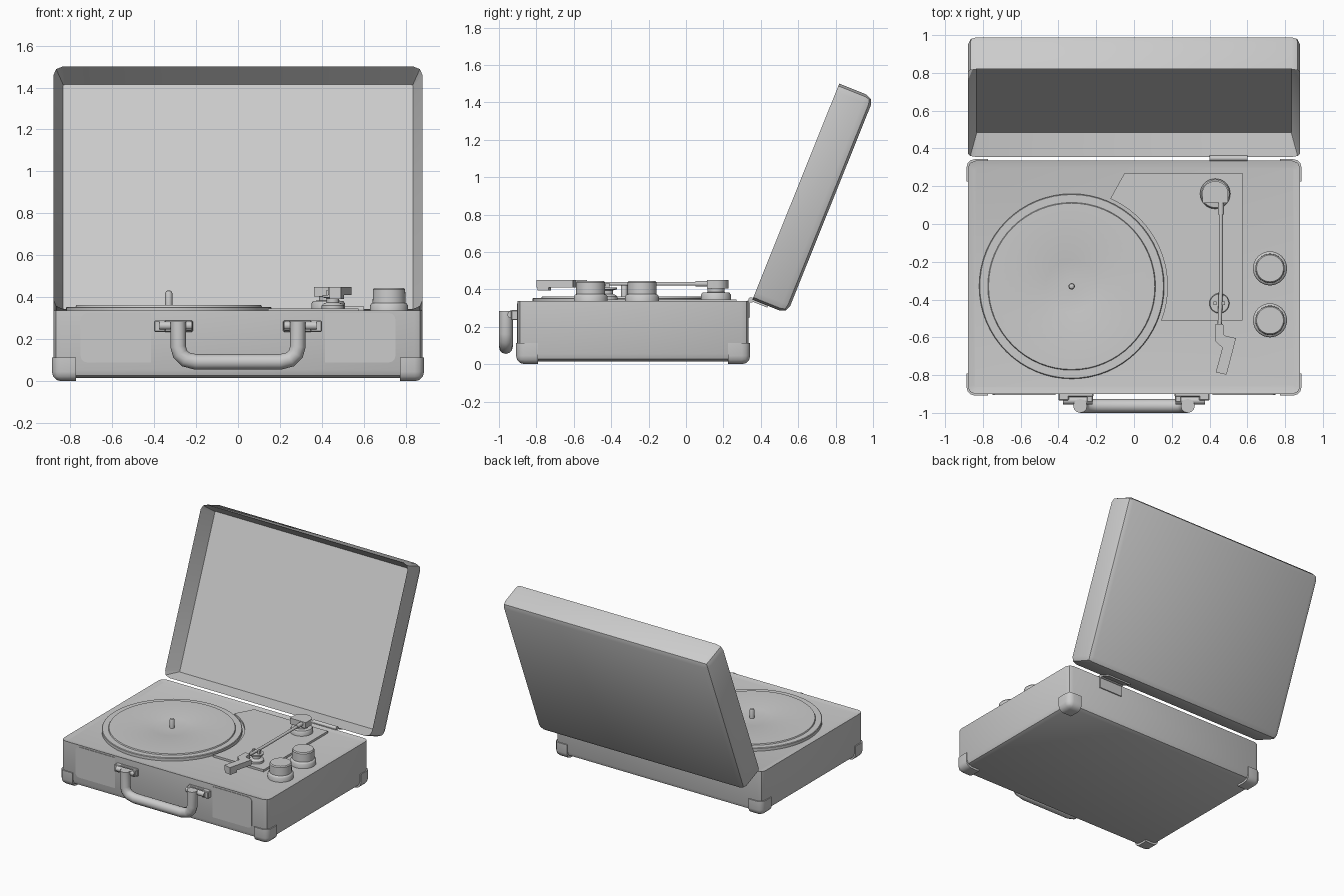
import bpy, bmesh, math
from mathutils import Matrix, Vector

if "Cube" in bpy.data.objects:
    bpy.data.objects.remove(bpy.data.objects["Cube"])


def finish(name, bm, matrix=None, angle=35):
    if matrix:
        bm.transform(matrix)
    bmesh.ops.recalc_face_normals(bm, faces=bm.faces)
    me = bpy.data.meshes.new(name)
    bm.to_mesh(me)
    bm.free()
    ob = bpy.data.objects.new(name, me)
    bpy.context.collection.objects.link(ob)
    smooth(ob, angle)
    return ob


def smooth(ob, angle=35):
    bpy.ops.object.select_all(action='DESELECT')
    ob.select_set(True)
    bpy.context.view_layer.objects.active = ob
    bpy.ops.object.shade_smooth_by_angle(angle=math.radians(angle))


def box_bm(lo, hi):
    bm = bmesh.new()
    bmesh.ops.create_cube(bm, size=1)
    lo, hi = Vector(lo), Vector(hi)
    for v in bm.verts:
        v.co = Vector((lo[i] + (v.co[i] + 0.5) * (hi[i] - lo[i]) for i in range(3)))
    return bm


def box(name, lo, hi, bevel=0.0, seg=2):
    bm = box_bm(lo, hi)
    if bevel:
        bmesh.ops.bevel(bm, geom=bm.edges[:], offset=bevel, segments=seg, profile=0.5, affect='EDGES')
    return finish(name, bm)


def shell(name, lo, hi, bevel, wall, depth, matrix=None):
    """Open tray: rounded outside, sharp rim, inset recess on its top face."""
    bm = box_bm(lo, hi)
    edges = [e for e in bm.edges if not all(abs(v.co.z - hi[2]) < 1e-5 for v in e.verts)]
    bmesh.ops.bevel(bm, geom=edges, offset=bevel, segments=2, profile=0.5, affect='EDGES')
    bm.normal_update()
    top = max(bm.faces, key=lambda f: f.calc_center_median().z)
    bmesh.ops.inset_region(bm, faces=[top], thickness=wall, use_even_offset=True)
    for v in top.verts:
        v.co.z -= depth
    return finish(name, bm, matrix)


def lathe(name, centre, profile, n=48):
    """Revolve (radius, z) points around a vertical axis."""
    bm = bmesh.new()
    rings = [[bm.verts.new((centre[0] + r * math.cos(2 * math.pi * i / n),
                            centre[1] + r * math.sin(2 * math.pi * i / n), z))
              for i in range(n)] for r, z in profile]
    for a, b in zip(rings, rings[1:]):
        for i in range(n):
            j = (i + 1) % n
            bm.faces.new((a[i], a[j], b[j], b[i]))
    bm.faces.new(rings[0])
    bm.faces.new(rings[-1])
    return finish(name, bm)


def prism(name, outline, z0, z1):
    bm = bmesh.new()
    face = bm.faces.new([bm.verts.new((x, y, z0)) for x, y in outline])
    ext = bmesh.ops.extrude_face_region(bm, geom=[face])
    for v in ext['geom']:
        if isinstance(v, bmesh.types.BMVert):
            v.co.z = z1
    return finish(name, bm, angle=20)


def tube(name, pts, radius, res=4):
    cu = bpy.data.curves.new(name, 'CURVE')
    cu.dimensions = '3D'
    cu.bevel_depth, cu.bevel_resolution, cu.use_fill_caps = radius, res, True
    sp = cu.splines.new('POLY')
    sp.points.add(len(pts) - 1)
    for p, co in zip(sp.points, pts):
        p.co = (*co, 1)
    ob = bpy.data.objects.new(name, cu)
    bpy.context.collection.objects.link(ob)
    bpy.ops.object.select_all(action='DESELECT')
    ob.select_set(True)
    bpy.context.view_layer.objects.active = ob
    bpy.ops.object.convert(target='MESH')
    smooth(bpy.context.object, 40)


# Case and tilted lid
shell("case_base", (-0.88, -0.90, 0.015), (0.88, 0.335, 0.338), 0.04, 0.035, 0.008)
tilt = Matrix.Translation((0, 0.355, 0.345)) @ Matrix.Rotation(math.radians(68.1), 4, 'X')
shell("case_lid", (-0.88, 0, -0.2), (0.88, 1.245, 0), 0.045, 0.045, 0.12, tilt)

# Rounded corner guards
for sx in (-1, 1):
    for sy, label in ((-1, "front"), (1, "back")):
        bm = box_bm((0.772, 0.508, 0), (0.887, 0.626, 0.112))
        corner = [v for v in bm.verts if v.co.x > 0.88 and v.co.y > 0.6 and v.co.z < 0.01]
        bmesh.ops.bevel(bm, geom=corner[0].link_edges[:], offset=0.045, segments=3,
                        profile=0.5, affect='EDGES')
        m = Matrix.Translation((0, -0.2825, 0)) @ Matrix.Diagonal((sx, sy, 1, 1))
        finish(f"{label}_corner_guard", bm, m)

# Thin front panels
for s in (-1, 1):
    xs = sorted((0.415 * s, 0.75 * s))
    bm = box_bm((xs[0], -0.904, 0.09), (xs[1], -0.89, 0.325))
    side = [e for e in bm.edges if abs(e.verts[0].co.y - e.verts[1].co.y) > 0.005
            and abs(e.verts[0].co.x) > 0.7]
    bmesh.ops.bevel(bm, geom=side, offset=0.03, segments=3, profile=0.5, affect='EDGES')
    finish("front_panel", bm)

# Platter and spindle
pc = (-0.33, -0.33)
lathe("platter", pc, [(0.485, 0.325), (0.49, 0.33), (0.49, 0.351), (0.486, 0.355), (0.444, 0.355),
                      (0.44, 0.363), (0.15, 0.363), (0.14, 0.361), (0.03, 0.361)], 64)
lathe("spindle", pc, [(0.017, 0.355), (0.017, 0.42), (0.013, 0.429), (0.005, 0.433)], 16)

# Raised deck plate hugging the platter
a0, a1 = math.atan2(-0.18, 0.47), math.atan2(0.465, 0.205)
arc = [(pc[0] + 0.507 * math.cos(a0 + (a1 - a0) * i / 20),
        pc[1] + 0.507 * math.sin(a0 + (a1 - a0) * i / 20)) for i in range(21)]
prism("deck_plate", [(-0.05, 0.27), (0.575, 0.27), (0.575, -0.51)] + arc, 0.325, 0.346)

# Control knobs
for y in (-0.235, -0.51):
    lathe("knob", (0.72, y), [(0.09, 0.325), (0.09, 0.362), (0.083, 0.372), (0.078, 0.374),
                              (0.077, 0.437), (0.071, 0.445)], 40)

# Tonearm pivot, head, arm, rest and headshell
lathe("tonearm_pivot", (0.43, 0.16), [(0.08, 0.34), (0.08, 0.37), (0.073, 0.382), (0.045, 0.385),
                                      (0.045, 0.41)], 32)
head = [(0.43 + 0.068 * math.cos(t), 0.165 + 0.062 * math.sin(t))
        for t in (math.pi * i / 16 for i in range(17))]
prism("tonearm_head", head + [(0.362, 0.112), (0.498, 0.112)], 0.405, 0.45)
tube("tonearm", [(0.46, 0.14, 0.43), (0.46, -0.35, 0.43), (0.453, -0.55, 0.43)], 0.011, 3)
tube("tonearm_collar", [(0.46, 0.12, 0.43), (0.46, 0.05, 0.43)], 0.016, 3)
lathe("arm_rest", (0.452, -0.42), [(0.053, 0.34), (0.053, 0.362), (0.045, 0.37), (0.03, 0.375),
                                   (0.03, 0.395), (0.05, 0.4), (0.05, 0.41)], 28)
for s in (-1, 1):
    x = 0.452 + 0.022 * s
    box("arm_rest_prong", (x - 0.008, -0.43, 0.405), (x + 0.008, -0.41, 0.435))
prism("headshell", [(0.432, -0.53), (0.472, -0.53), (0.478, -0.59), (0.54, -0.605), (0.49, -0.798),
                    (0.433, -0.785), (0.468, -0.655), (0.43, -0.62)], 0.41, 0.45)
prism("cartridge", [(0.505, -0.735), (0.49, -0.795), (0.437, -0.783), (0.452, -0.722)], 0.393, 0.412)

# Carrying handle
y = -0.963
half = [(0.285, 0.285), (0.285, 0.165), (0.276, 0.13), (0.25, 0.104), (0.2, 0.092)]
tube("handle", [(x, y, z) for x, z in half] + [(-x, y, z) for x, z in reversed(half)], 0.037, 4)
for s in (-1, 1):
    def mount(name, x0, x1, y0, y1, z0, z1):
        xs = sorted((x0 * s, x1 * s))
        box(name, (xs[0], y0, z0), (xs[1], y1, z1), 0.005, 1)
    mount("handle_backplate", 0.215, 0.385, -0.915, -0.89, 0.235, 0.29)
    mount("handle_outer_lug", 0.345, 0.4, -0.935, -0.89, 0.235, 0.29)
    mount("handle_inner_lug", 0.218, 0.25, -0.945, -0.89, 0.24, 0.288)
    tube("handle_pin", [(0.22 * s, -0.935, 0.265), (0.375 * s, -0.935, 0.265)], 0.02, 3)

# Rear hinge
box("hinge_leaf_base", (0.4, 0.33, 0.25), (0.6, 0.343, 0.34))
tube("hinge_knuckle", [(0.4, 0.348, 0.343), (0.6, 0.348, 0.343)], 0.015, 3)
finish("hinge_leaf_lid", box_bm((0.4, -0.01, -0.09), (0.6, 0.004, 0.0)), tilt)
